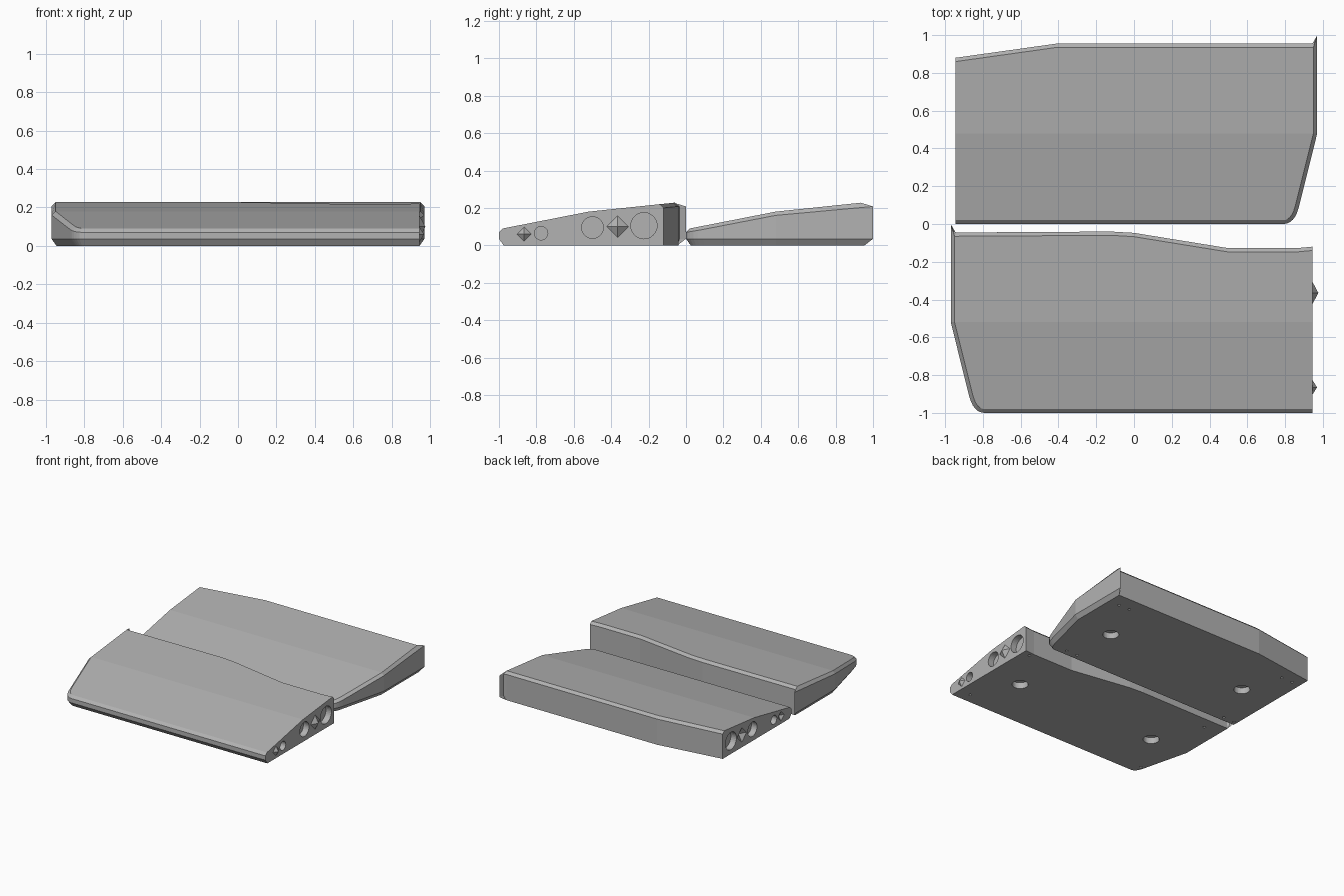
import bpy, bmesh, math
from mathutils import Vector, Matrix

if "Cube" in bpy.data.objects:
    bpy.data.objects.remove(bpy.data.objects["Cube"])

grey = bpy.data.materials.new("case_grey")
grey.diffuse_color = (0.45, 0.45, 0.45, 1)
grey.use_nodes = True
grey.node_tree.nodes["Principled BSDF"].inputs["Base Color"].default_value = grey.diffuse_color

FLAT, SIDE, BACK, FOLD = -0.945, 0.97, 0.955, 0.48


def top_z(y):
    # sloping lid, with a shallower slope behind the fold
    return 0.09 + (y - 0.02) * 0.196 if y < FOLD else 0.18 + (y - FOLD) * 0.105


def make_object(name, bm):
    bmesh.ops.recalc_face_normals(bm, faces=bm.faces)
    mesh = bpy.data.meshes.new(name)
    bm.to_mesh(mesh)
    bm.free()
    mesh.materials.append(grey)
    obj = bpy.data.objects.new(name, mesh)
    bpy.context.collection.objects.link(obj)
    return obj


def offset(points, dists):
    """Move each edge of the outline inward by its own distance."""
    n, out = len(points), []
    for i in range(n):
        p = points[i]
        a, b = (p - points[i - 1]).normalized(), (points[(i + 1) % n] - p).normalized()
        na, nb = Vector((-a.y, a.x)), Vector((-b.y, b.x))
        da, db = dists[i - 1], dists[i]
        det = na.x * nb.y - na.y * nb.x
        if abs(det) < 0.01:
            out.append(p + na * da)
        else:
            out.append(p + Vector((da * nb.y - db * na.y, na.x * db - nb.x * da)) / det)
    return out


def case_half(name, mirror, y0, back):
    # plan outline: front, rounded corner, side, small horn, back, flat end
    p0, p1, p2 = Vector((0.79, 0)), Vector((0.85, 0)), Vector((0.873, 0.09))
    arc = [p0 * (1 - t) ** 2 + p1 * 2 * t * (1 - t) + p2 * t * t for t in [i / 6 for i in range(7)]]
    pts = [Vector((FLAT, 0))] + arc + [Vector((SIDE, FOLD)), Vector((SIDE, 1.0))]
    tip = len(pts) - 1
    pts += [Vector((0.957, 0.965)), Vector((0.94, BACK))] + [Vector(p) for p in back]
    pts.append(Vector((FLAT, FOLD)))
    n = len(pts)

    def inset(d, d_back):
        dists = [d if i < tip else d_back if i < n - 2 else 0 for i in range(n)]
        q = offset(pts, dists)
        for i in range(tip, tip + 3):
            q[i] = Vector((SIDE - d, BACK - d_back))
        q[tip - 1].y = FOLD
        return q

    low, high = inset(0.025, 0), inset(0.02, 0.02)
    bm = bmesh.new()

    def ring(plan, zs):
        return [bm.verts.new((p.x * mirror, p.y + y0, z)) for p, z in zip(plan, zs)]

    lid = [top_z(p.y) for p in high]
    rings = [ring(low, [0] * n), ring(pts, [0.035] * n),
             ring(pts, [z - 0.02 for z in lid]), ring(high, lid)]
    for a, b in zip(rings, rings[1:]):
        for i in range(n):
            j = (i + 1) % n
            bm.faces.new((a[i], a[j], b[j], b[i]))
    bm.faces.new(rings[0])
    bm.faces.new(rings[3][:tip] + [rings[3][-1]])      # front slope
    bm.faces.new(rings[3][tip - 1:])                   # rear slope
    bmesh.ops.remove_doubles(bm, verts=bm.verts, dist=0.0005)
    return make_object(name, bm)


def cone(bm, loc, r1, r2, depth, axis, sides):
    """Cylinder or pyramid centred on loc, pointing along z or +x."""
    m = Matrix.Translation(loc)
    if axis == 'X':
        m = m @ Matrix.Rotation(math.pi / 2, 4, 'Y')
    bmesh.ops.create_cone(bm, cap_ends=True, segments=sides, radius1=r1, radius2=r2,
                          depth=depth, matrix=m)


PEGS = [(0.135, 0.06, 0.04, 0.025), (0.635, 0.1, 0.06, 0.032)]
HOLES = [(0.225, 0.065, 0.036), (0.5, 0.095, 0.058), (0.775, 0.105, 0.07)]


def cut_holes(obj, mirror, y0, screws, sockets):
    bm = bmesh.new()
    for y, z, r in HOLES:                              # round holes in the flat end
        cone(bm, (FLAT * mirror, y + y0, z), r, r, 0.1, 'X', 32)
    for x in (-0.655, 0.615):                          # foot recesses underneath
        cone(bm, (x * mirror, 0.465 + y0, 0), 0.06, 0.06, 0.1, 'Z', 32)
    for x, y in screws:                                # small screw holes
        cone(bm, (x * mirror, y + y0, 0), 0.011, 0.011, 0.04, 'Z', 10)
    if sockets:                                        # pyramid sockets
        for y, z, r, h in PEGS:
            cone(bm, (FLAT + h / 2, y + y0, z), r, 0, h, 'X', 4)
            cone(bm, (FLAT - 0.01, y + y0, z), r, r, 0.02, 'X', 4)
    cutter = make_object("hole_cutter", bm)
    cutter.hide_render = True
    mod = obj.modifiers.new("holes", 'BOOLEAN')
    mod.operation, mod.solver, mod.object = 'DIFFERENCE', 'EXACT', cutter
    mod.use_self = True
    dg = bpy.context.evaluated_depsgraph_get()
    obj.data = bpy.data.meshes.new_from_object(obj.evaluated_get(dg))
    obj.modifiers.clear()
    bpy.data.objects.remove(cutter)


# rear half
rear = case_half("rear_case", 1, 0, [(-0.41, BACK), (FLAT, 0.88)])
pairs = [(x + s, y) for x, y in ((0.8, 0.84), (-0.82, 0.79), (0.66, 0.07), (-0.87, 0.06))
         for s in (-0.05, 0.05)]
cut_holes(rear, 1, 0, pairs, True)

# front half, mirrored
front = case_half("front_case", -1, -1,
                  [(0.12, 0.96), (0.0, 0.953), (-0.5, 0.872), (-0.86, 0.872), (FLAT, 0.88)])
cut_holes(front, -1, -1, [(-0.88, 0.84), (-0.84, 0.11), (0.8, 0.86), (0.82, 0.1)], False)

# alignment pyramids on the front half's flat end
for label, (y, z, r, h) in zip(("small", "large"), PEGS):
    bm = bmesh.new()
    cone(bm, (-FLAT + h / 2 - 0.001, y - 1, z), r, 0, h, 'X', 4)
    make_object(label + "_alignment_peg", bm)
